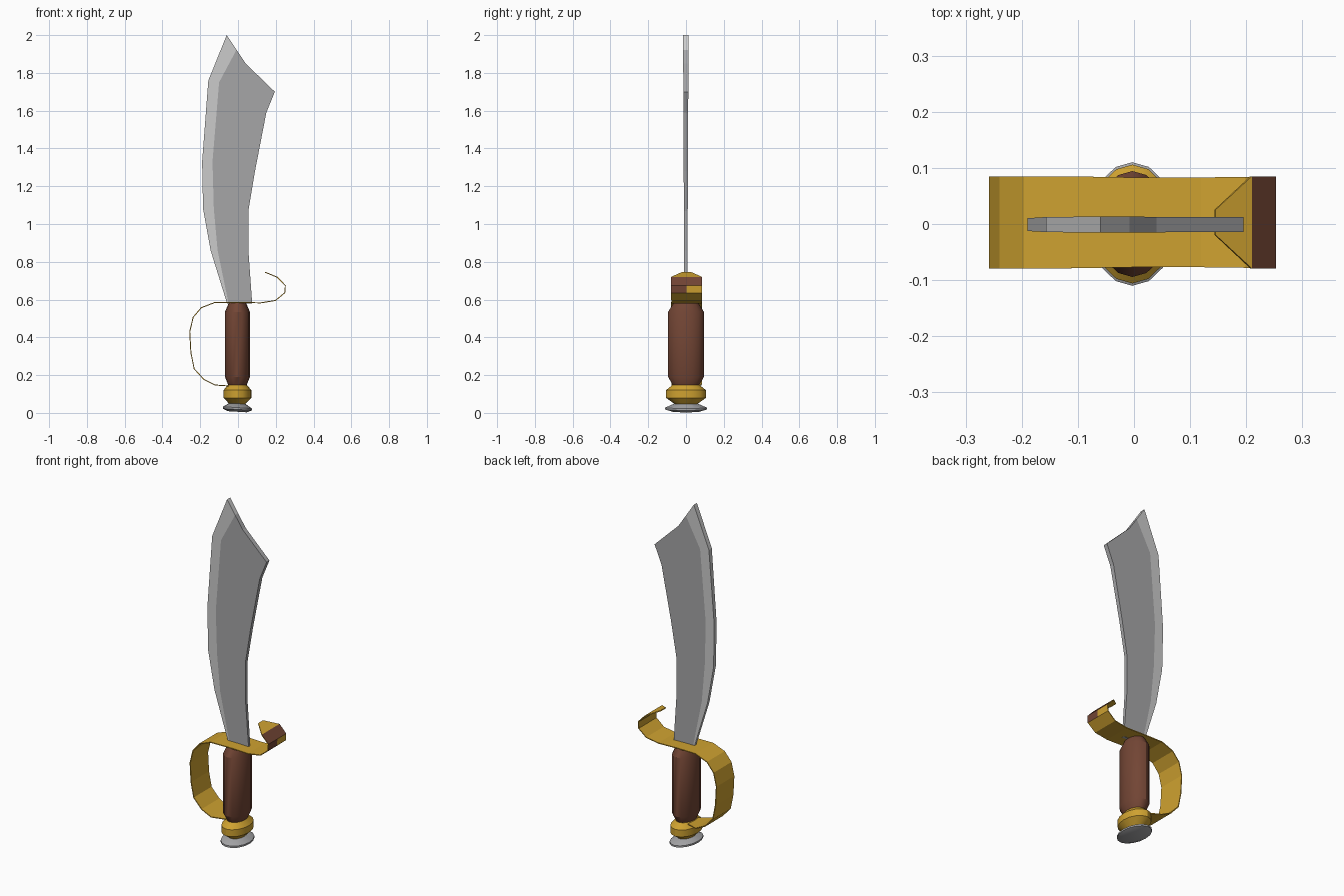
import bpy, bmesh, math

if "Cube" in bpy.data.objects:
    bpy.data.objects.remove(bpy.data.objects["Cube"])


def material(name, rgb):
    m = bpy.data.materials.new(name)
    m.diffuse_color = (*rgb, 1)
    m.use_nodes = True
    m.node_tree.nodes["Principled BSDF"].inputs["Base Color"].default_value = m.diffuse_color
    return m


gold = material("gold", (0.62, 0.36, 0.03))
leather = material("leather", (0.17, 0.06, 0.035))
steel = material("steel", (0.38, 0.38, 0.39))
bright = material("bright_steel", (0.62, 0.62, 0.63))


def finish(name, bm, mats, normals=True):
    if normals:
        bmesh.ops.recalc_face_normals(bm, faces=bm.faces[:])
    me = bpy.data.meshes.new(name)
    bm.to_mesh(me)
    bm.free()
    for m in mats:
        me.materials.append(m)
    ob = bpy.data.objects.new(name, me)
    bpy.context.collection.objects.link(ob)
    return ob


def lathe(name, profile, mat, sides=16, tilt=0.0):
    """Oval turned part: profile of (x radius, z), wider along y."""
    bm = bmesh.new()
    rings = []
    for r, z in profile:
        ring = []
        for i in range(sides):
            a = 2 * math.pi * i / sides
            x = r * math.cos(a)
            ring.append(bm.verts.new((x - 0.003, 1.43 * r * math.sin(a), z - tilt * x)))
        rings.append(ring)
    for lo, hi in zip(rings, rings[1:]):
        for i in range(sides):
            j = (i + 1) % sides
            bm.faces.new((lo[i], lo[j], hi[j], hi[i])).smooth = True
    bm.faces.new(rings[0][::-1])
    bm.faces.new(rings[-1])
    ob = finish(name, bm, [mat])
    bpy.context.view_layer.objects.active = ob
    ob.select_set(True)
    bpy.ops.object.shade_smooth_by_angle(angle=math.radians(28))
    ob.select_set(False)


# Handle stack
lathe("grip", [(0.048, 0.145), (0.066, 0.19), (0.066, 0.535), (0.046, 0.582)], leather)
lathe("pommel_collar", [(0.04, 0.045), (0.05, 0.055), (0.074, 0.08), (0.074, 0.12),
                        (0.05, 0.148)], gold)
lathe("pommel_cap", [(0.05, 0.006), (0.077, 0.018), (0.077, 0.028), (0.042, 0.05)],
      steel, tilt=0.06)

# Blade: dark body and bright cutting strip, slightly thinner at the hilt
edge = [(-.058, .58), (-.145, .86), (-.185, 1.08), (-.19, 1.33), (-.157, 1.76), (-.06, 2.0)]
inner = [(-.05, .58), (-.108, .86), (-.128, 1.08), (-.135, 1.33), (-.10, 1.75), (-.008, 1.922)]
back = [(.075, .58), (.055, .86), (.055, 1.07), (.09, 1.28), (.15, 1.59), (.195, 1.70), (.04, 1.85)]
bm = bmesh.new()
E, I, B = ([bm.verts.new((x, 0, z)) for x, z in row] for row in (edge, inner, back))
bm.faces.new(I[::-1] + B)
for k in range(5):
    bm.faces.new((E[k], I[k], I[k + 1], E[k + 1])).material_index = 1
front = set(bm.verts)
bmesh.ops.extrude_face_region(bm, geom=bm.faces[:], use_keep_orig=True)
for v in bm.verts:
    half = 0.008 + 0.005 * (v.co.z - 0.58) / 1.1
    v.co.y = (-half if v in front else half) - 0.001
finish("blade", bm, [steel, bright])

# Guard: thin ribbon (x, z, half width) from pommel, round the knuckles, to the curl
path = [(-.05, .145, .05), (-.12, .15, .08), (-.18, .18, .082), (-.23, .235, .082),
        (-.247, .32, .082), (-.253, .43, .082), (-.235, .505, .082), (-.193, .555, .082),
        (-.12, .583, .082), (0, .583, .08), (.12, .58, .08), (.2, .593, .081),
        (.25, .635, .082), (.253, .675, .082), (.21, .72, .082), (.145, .747, .022)]
bm = bmesh.new()
rows = [[bm.verts.new((x, s * w + 0.003, z)) for s in (-1, 0, 1)] for x, z, w in path]
for k, (a, b) in enumerate(zip(rows, rows[1:])):
    for s in (0, 1):
        f = bm.faces.new((a[s], a[s + 1], b[s + 1], b[s]))
        if k == 13 or (k == 12 and s == 0):
            f.material_index = 1
guard = finish("hand_guard", bm, [gold, leather, gold, gold], normals=False)
sol = guard.modifiers.new("thickness", 'SOLIDIFY')
sol.thickness = 0.005
sol.offset = -1
sol.material_offset = 2
sol.material_offset_rim = 2
